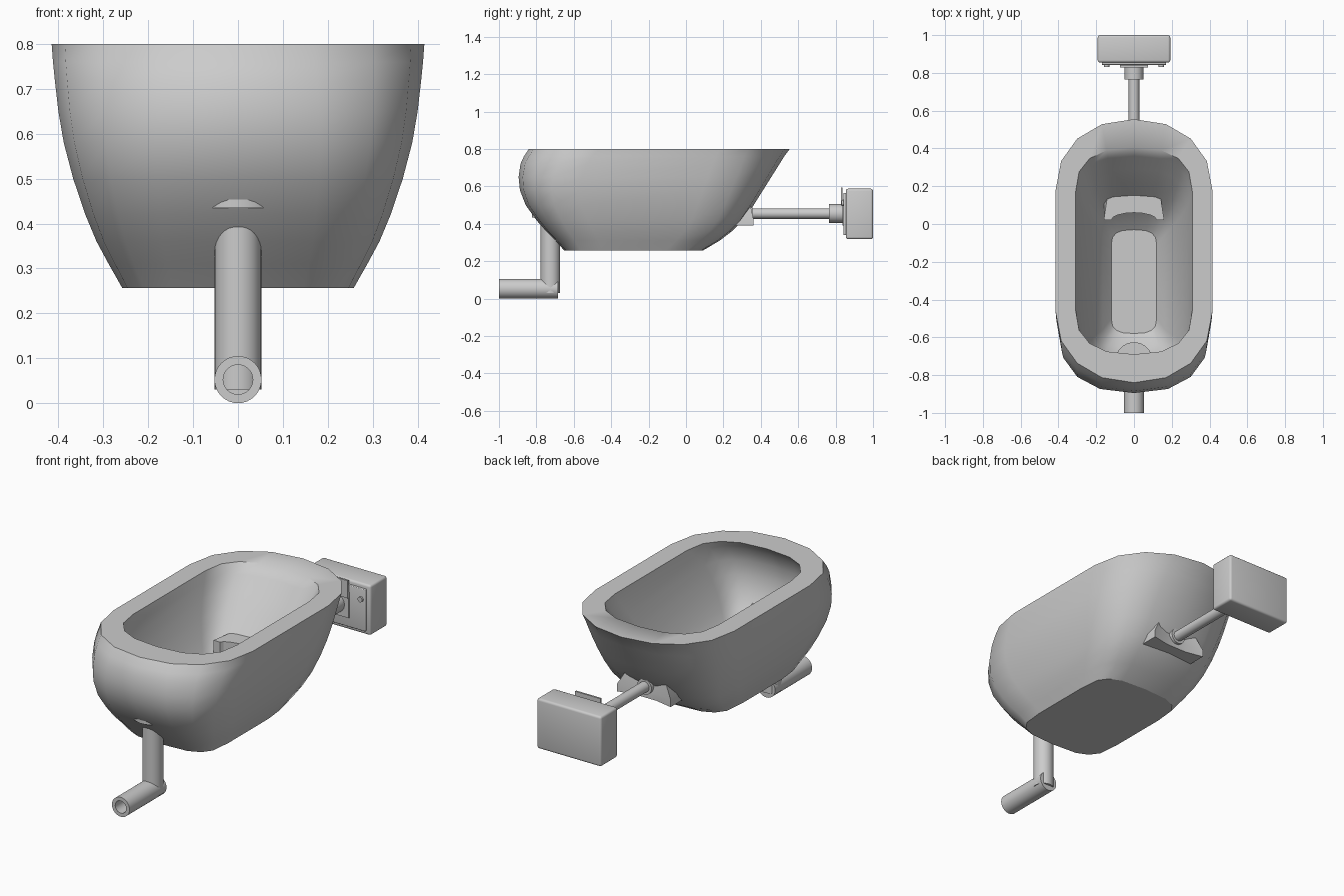
import bpy, bmesh, math
from mathutils import Matrix, Vector

if "Cube" in bpy.data.objects:
    bpy.data.objects.remove(bpy.data.objects["Cube"], do_unlink=True)

GREY = (0.6, 0.6, 0.6, 1)
mat = bpy.data.materials.new("plain grey")
mat.use_nodes = True
mat.diffuse_color = GREY
mat.node_tree.nodes["Principled BSDF"].inputs["Base Color"].default_value = GREY


def finish(name, bm, angle=40):
    bmesh.ops.recalc_face_normals(bm, faces=bm.faces)
    mesh = bpy.data.meshes.new(name)
    bm.to_mesh(mesh)
    bm.free()
    mesh.materials.append(mat)
    ob = bpy.data.objects.new(name, mesh)
    bpy.context.collection.objects.link(ob)
    bpy.ops.object.select_all(action='DESELECT')
    ob.select_set(True)
    bpy.context.view_layer.objects.active = ob
    bpy.ops.object.shade_smooth_by_angle(angle=math.radians(angle))


def bridge(bm, rings):
    for a, b in zip(rings, rings[1:]):
        for i in range(len(a)):
            j = (i + 1) % len(a)
            bm.faces.new((a[i], a[j], b[j], b[i]))


def rod(name, start, end, radius, bore=0, depth=0):
    """Cylinder between two points, with an optional blind bore at the start."""
    start, end = Vector(start), Vector(end)
    axis = end - start
    n, length = 32, axis.length
    rot = axis.to_track_quat('Z', 'Y')
    profile = [(radius, length), (radius, 0)]
    if bore:
        profile += [(bore, 0), (bore, depth)]
    bm = bmesh.new()
    rings = []
    for r, h in profile:
        rings.append([bm.verts.new(start + rot @ Vector(
            (r * math.cos(math.tau * i / n), r * math.sin(math.tau * i / n), h)))
            for i in range(n)])
    bridge(bm, rings)
    bm.faces.new(rings[0])
    bm.faces.new(rings[-1])
    finish(name, bm)


def box(name, x, y, z, bevel=0):
    bm = bmesh.new()
    size = [b - a for a, b in (x, y, z)]
    mid = [(a + b) / 2 for a, b in (x, y, z)]
    bmesh.ops.create_cube(bm, size=1, matrix=Matrix.Translation(mid) @ Matrix.Diagonal(size + [1]))
    if bevel:
        bmesh.ops.bevel(bm, geom=bm.edges[:], offset=bevel, segments=3, affect='EDGES', profile=0.5)
    finish(name, bm)


def outline(bm, z, hx, y0, y1, end, power):
    """Stadium ring: straight sides joined by rounded ends."""
    ring = []
    for base, sign in ((y1 - end, 1), (y0 + end, -1)):
        for i in range(9):
            a = math.pi * i / 8
            c, s = math.cos(a), math.sin(a)
            x = math.copysign(abs(c) ** (2 / power), c) * hx * sign
            ring.append(bm.verts.new((x, base + sign * end * abs(s) ** (2 / power), z)))
    return ring


# Bowl: height, half width, front, back of each section
OUTER = [(.257, .258, -.65, .09), (.31, .288, -.70, .18), (.36, .315, -.75, .245),
         (.42, .34, -.80, .305), (.5, .367, -.857, .362), (.58, .388, -.888, .412),
         (.65, .4, -.895, .456), (.72, .408, -.885, .50), (.76, .412, -.867, .525),
         (.8, .415, -.84, .555)]
INNER = [(.8, .31, -.69, .405), (.75, .299, -.73, .36), (.68, .28, -.753, .292),
         (.6, .255, -.757, .22), (.52, .224, -.737, .152), (.46, .197, -.705, .1),
         (.4, .165, -.66, .046), (.34, .12, -.58, -.03)]
bm = bmesh.new()
rings = []
for row in OUTER:
    t = ((row[0] - .257) / .543) ** 0.7
    rings.append(outline(bm, *row, .2 + .175 * t, 3.4 - 1.25 * t))
for row in INNER:
    t = (row[0] - .34) / .46
    rings.append(outline(bm, *row, .08 + .16 * t, 2.8 - .3 * t))
bridge(bm, rings)
for cap in (rings[0], rings[-1]):
    for e in bm.faces.new(cap).edges:
        e.smooth = False
finish("bowl", bm, 50)

# Drain at the front
PY = -.725
rod("drain_flange", (0, PY, .435), (0, PY, .475), .099)
rod("drain_down_pipe", (0, PY, .03), (0, PY, .46), .052)
rod("drain_outlet_pipe", (0, -1, .0525), (0, -.685, .0525), .0525, .033, .25)

# Overflow bracket through the rear wall: arched inner edge, tapered outer wings
bm = bmesh.new()
inner_edge = [(-.16, .02), (-.12, .02)]
inner_edge += [(.12 * math.sin(a), .02 + .04 * math.cos(a))
               for a in (math.pi * k / 8 for k in range(-3, 4))]
inner_edge += [(.12, .02), (.16, .02)]
rings = []
for z, width, back in ((.39, .16, .36), (.43, .16, .36), (.52, .11, .34)):
    outer_edge = [(width, back), (.06, back - .02), (-.06, back - .02), (-width, back)]
    rings.append([bm.verts.new((x, y, z)) for x, y in inner_edge + outer_edge])
bridge(bm, rings)
bm.faces.new(rings[0])
bm.faces.new(rings[-1])
finish("overflow_bracket", bm, 25)

# Supply rod and control box at the back
ZC = .455
rod("supply_rod", (0, .28, ZC), (0, .79, ZC), .028)
rod("bracket_nut", (0, .30, ZC), (0, .355, ZC), .042)
rod("rod_collar", (0, .765, ZC), (0, .85, ZC), .05)
box("control_box", (-.192, .192), (.855, 1), (.318, .588), .012)
box("control_panel", (-.17, .17), (.842, .87), (.34, .565), .004)
box("panel_plate", (-.075, .075), (.836, .85), (.39, .53))
box("top_tab", (-.075, .075), (.828, .838), (.5, .595))
for side in (-1, 1):
    rod("panel_button", (side * .145, .832, .51), (side * .145, .85, .51), .014)
